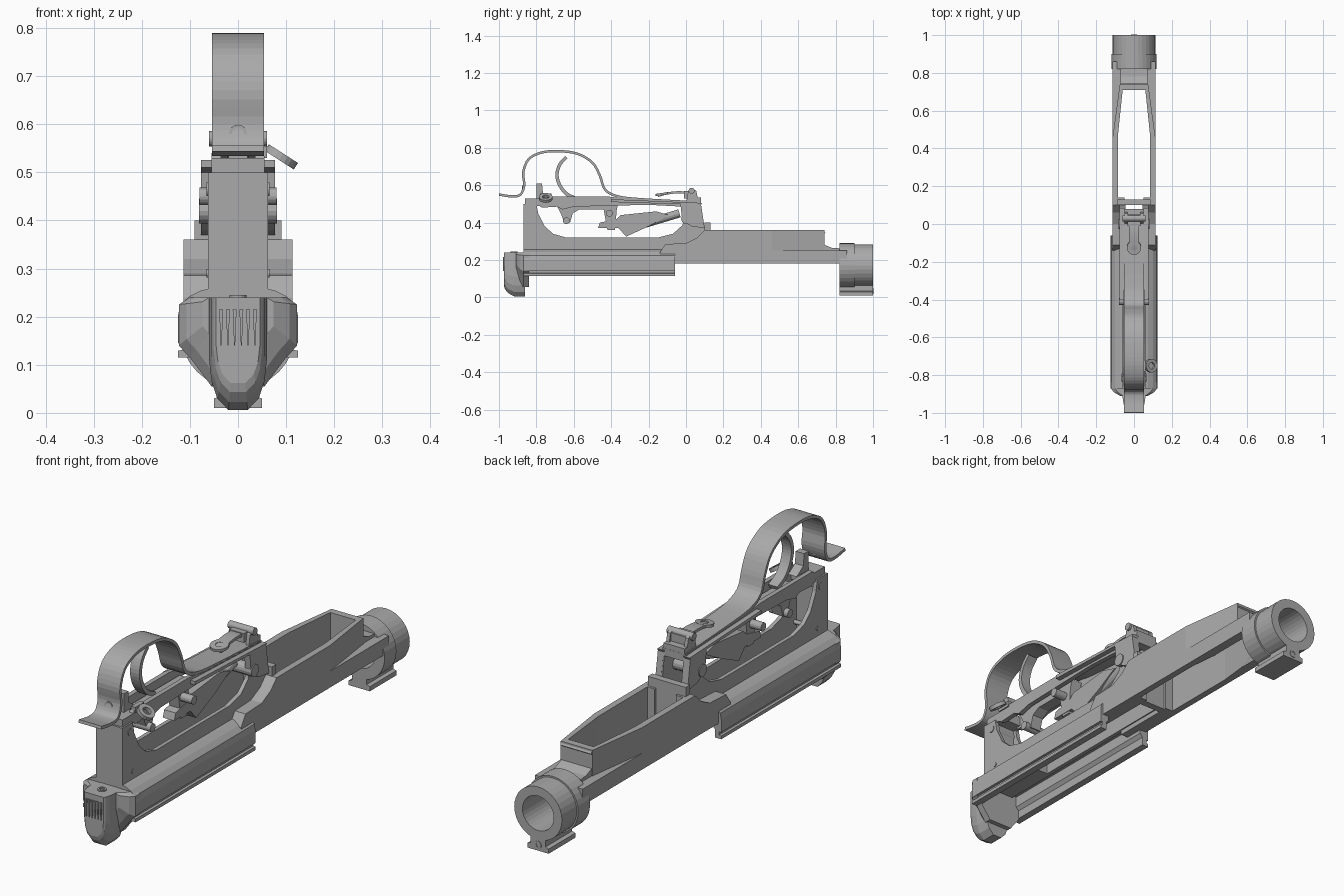
import bpy, bmesh, math
from mathutils import Vector

cube = bpy.data.objects.get("Cube")
if cube:
    bpy.data.objects.remove(cube, do_unlink=True)

steel = bpy.data.materials.new("grey_steel")
steel.use_nodes = True
GREY = (0.4, 0.4, 0.4, 1)
steel.diffuse_color = GREY
steel.node_tree.nodes["Principled BSDF"].inputs["Base Color"].default_value = GREY


def finish(name, bm):
    bmesh.ops.recalc_face_normals(bm, faces=bm.faces)
    mesh = bpy.data.meshes.new(name)
    bm.to_mesh(mesh)
    bm.free()
    mesh.materials.append(steel)
    obj = bpy.data.objects.new(name, mesh)
    bpy.context.collection.objects.link(obj)
    return obj


def skin(bm, loops, closed=False):
    """Join equal loops of points with quads, capping the ends."""
    rings = [[bm.verts.new(p) for p in loop] for loop in loops]
    pairs = list(zip(rings, rings[1:]))
    if closed:
        pairs.append((rings[-1], rings[0]))
    else:
        bm.faces.new(rings[0])
        bm.faces.new(rings[-1])
    n = len(rings[0])
    for a, b in pairs:
        for i in range(n):
            j = (i + 1) % n
            bm.faces.new((a[i], a[j], b[j], b[i]))


PLACE = {"x": lambda p, t: (t, p[0], p[1]),
         "y": lambda p, t: (p[0], t, p[1]),
         "z": lambda p, t: (p[0], p[1], t)}


def prism(name, pts, axis, *spans):
    """Extrude one outline along an axis, once for each span."""
    bm = bmesh.new()
    for span in spans:
        skin(bm, [[PLACE[axis](p, t) for p in pts] for t in span])
    return finish(name, bm)


def pair(lo, hi):
    return (lo, hi), (-hi, -lo)


def box(name, x, y, z):
    return prism(name, [(x[0], y[0]), (x[1], y[0]), (x[1], y[1]), (x[0], y[1])], "z", z)


def tube(name, centre, axis, r, length, inner=0, n=32):
    bm = bmesh.new()
    turn = Vector((0, 0, 1)).rotation_difference(Vector(axis))
    h = length / 2

    def ring(rad, z):
        return [Vector(centre) + turn @ Vector((rad * math.cos(a), rad * math.sin(a), z))
                for a in (math.tau * i / n for i in range(n))]
    if inner:
        skin(bm, [ring(r, -h), ring(r, h), ring(inner, h), ring(inner, -h)], closed=True)
    else:
        skin(bm, [ring(r, -h), ring(r, h)])
    return finish(name, bm)


def smooth_path(pts, steps=4):
    pts = [Vector(p) for p in pts]
    ext = [2 * pts[0] - pts[1]] + pts + [2 * pts[-1] - pts[-2]]
    out = []
    for a, b, c, d in zip(ext, ext[1:], ext[2:], ext[3:]):
        for k in range(steps):
            t = k / steps
            out.append(0.5 * (2 * b + (c - a) * t + (2 * a - 5 * b + 4 * c - d) * t ** 2
                              + (3 * b - a - 3 * c + d) * t ** 3))
    return out + [pts[-1]]


def ribbon(name, pts, thick, half):
    """Bent strip: a path in the side plane, given thickness and width."""
    path = smooth_path(pts)
    loops = []
    for i, p in enumerate(path):
        d = (path[min(i + 1, len(path) - 1)] - path[max(i - 1, 0)]).normalized()
        n = Vector((-d.y, d.x)) * thick / 2
        loops.append([(s * half, q.x, q.y) for s, q in
                      ((-1, p - n), (1, p - n), (1, p + n), (-1, p + n))])
    bm = bmesh.new()
    skin(bm, loops)
    return finish(name, bm)


def cut(obj, cutter):
    mod = obj.modifiers.new("cut", "BOOLEAN")
    mod.operation, mod.solver, mod.object = "DIFFERENCE", "EXACT", cutter
    bpy.context.view_layer.update()
    graph = bpy.context.evaluated_depsgraph_get()
    mesh = bpy.data.meshes.new_from_object(obj.evaluated_get(graph))
    obj.modifiers.clear()
    obj.data = mesh


def mirrored(half):
    return half + [(-x, z) for x, z in reversed(half)]


# Magazine well: tapered upper rim on a straight lower frame
well_top = prism("well_rim", mirrored([(.113, .1), (.113, .46), (.075, .74)]), "z", (.23, .36))
well_low = prism("well_lower_frame", mirrored([(.113, .1), (.113, .86)]), "z", (.18, .25))
bridge = prism("chamber_bridge", [(.71, .18), (.71, .355), (.735, .36), (.745, .345), (.715, .32),
               (.73, .285), (.78, .265), (.86, .26), (.86, .18)], "x", (-.072, .072))
opening = prism("well_cutter", mirrored([(.085, .13), (.085, .47), (.06, .71)]), "z", (0, .5))
bore = tube("bore_cutter", (0, .9, .17), (0, 1, 0), .074, .6)
for part in (well_top, well_low, bridge):
    cut(part, opening)
    cut(part, bore)
for cutter in (opening, bore):
    bpy.data.objects.remove(cutter, do_unlink=True)

# Barrel socket and its lug
tube("socket_collar", (0, .86, .17), (0, 1, 0), .12, .08, .074)
tube("barrel_socket", (0, .945, .17), (0, 1, 0), .113, .11, .074)
prism("socket_lug", mirrored([(.035, .07), (.035, .035), (.05, .03), (.05, .01)]), "y", (.82, 1))
tube("lug_screw", (0, .999, .035), (0, 1, 0), .016, .006, .009, 16)

# Grooved side rails
rail = [(.045, .26), (.075, .255), (.1, .243), (.12, .225), (.125, .2), (.125, .145), (.115, .143),
        (.115, .131), (.125, .129), (.125, .115), (.095, .115), (.095, .15), (.083, .165),
        (.083, .21), (.045, .21)]
prism("left_rail", rail, "y", (-.87, -.06))
prism("right_rail", [(-x, z) for x, z in rail], "y", (-.87, -.06))

# Shoulders joining rails and well
prism("receiver_shoulder", [(-.14, .18), (-.14, .24), (-.11, .285), (0, .29), (.06, .32),
      (.1, .36), (.14, .36), (.14, .18)], "x", *pair(.05, .113))
box("well_cross_wall", (-.09, .09), (.1, .13), (.2, .4))
box("heel_floor", (-.06, .06), (-.87, -.6), (.2, .24))

# Side walls with the long scooped cutout
prism("receiver_wall", [(-.87, .2), (-.87, .5), (-.8, .5), (-.79, .45), (-.755, .38), (-.71, .34),
      (-.64, .32), (-.15, .32), (-.07, .34), (-.02, .385), (0, .45), (.02, .5), (.08, .5),
      (.1, .36), (.13, .36), (.13, .2)], "x", *pair(.045, .062))
box("heel_post", (-.058, .058), (-.868, -.81), (.2, .5))

# Heel cap: rounded nose, wings and thumb grooves
def cap(name, half, sections):
    bm = bmesh.new()
    skin(bm, [[(x * s, y, .24 + (z - .24) * s) for x, z in mirrored(half)] for y, s in sections])
    finish(name, bm)


cap("heel_cap", [(.06, .24), (.06, .11), (.055, .065), (.043, .03), (.02, .006)],
    [(-.86, 1), (-.92, 1), (-.95, .93), (-.968, .84), (-.974, .76)])
cap("heel_wings", [(.1, .24), (.123, .225), (.123, .14), (.1, .115), (.055, .055)],
    [(-.84, 1), (-.87, 1), (-.89, .87), (-.91, .6)])
for i in range(6):
    x = -.035 + i * .014
    prism("thumb_rib", [(x - .004, .215), (x + .004, .215), (x + .001, .14), (x - .001, .14)],
          "y", (-.979, -.972))
tube("cap_button", (0, -.92, .241), (0, 0, 1), .018, .008, .01, 16)

# Trigger housing: two side plates with strap on top
prism("housing_plate", [(-.8, .5), (-.78, .54), (-.42, .54), (-.3, .525), (.08, .51), (.08, .48),
      (-.2, .495), (-.42, .49), (-.6, .485), (-.66, .47), (-.69, .485), (-.77, .48)],
      "x", *pair(.035, .055))
box("housing_front_bridge", (-.055, .055), (-.86, -.76), (.49, .53))
prism("housing_side_lip", [(-.4, .51), (.08, .495), (.085, .505), (-.4, .525)], "x", *pair(.045, .077))
prism("housing_rear_post", [(-.03, .5), (.08, .5), (.1, .37), (.03, .38), (-.02, .41)],
      "x", *pair(.05, .077))

# Trigger guard: front tang, loop and rear strap in one strip
ribbon("trigger_guard", [(-1, .55), (-.93, .54), (-.885, .55), (-.865, .6), (-.87, .67), (-.84, .74),
       (-.77, .775), (-.68, .782), (-.58, .768), (-.5, .72), (-.46, .65), (-.435, .58), (-.38, .545),
       (-.27, .527), (.08, .507)], .013, .054)
tube("guard_hole_rim", (0, -.872, .58), (0, 1, 0), .019, .008, .013, 16)

# Trigger and inner works
ribbon("trigger", [(-.64, .75), (-.675, .71), (-.69, .655), (-.675, .6), (-.64, .555), (-.59, .53)],
       .018, .022)
prism("trigger_body", [(-.7, .51), (-.67, .45), (-.65, .4), (-.62, .4), (-.605, .45), (-.57, .47),
      (-.44, .47), (-.42, .36), (-.38, .36), (-.37, .47), (-.36, .51)], "x", (-.025, .025))
prism("hammer", [(-.47, .37), (-.46, .4), (-.37, .42), (-.35, .44), (-.16, .46), (-.09, .44),
      (-.2, .38), (-.32, .325), (-.36, .37)], "x", (-.027, .027))
tube("spring_rod", (0, -.15, .415), (0, 1, .3), .022, .24, n=12)
prism("safety_tab", [(-.8, .53), (-.8, .61), (-.77, .61), (-.765, .56), (-.72, .53)], "x", (-.02, .02))

# Cross pins
for y, z, r, half in ((-.82, .465, .014, .065), (-.8, .29, .009, .065), (0, .42, .026, .081),
                      (-.64, .41, .018, .045), (-.41, .45, .018, .08)):
    tube("cross_pin", (0, y, z), (1, 0, 0), r, half * 2, n=16)

# Tilted side button
tube("side_button", (.09, -.75, .532), (.54, 0, .84), .036, .016, .018, 20)
box("side_button_arm", (.04, .06), (-.78, -.72), (.53, .555))

# Magazine catch
ribbon("catch_lever", [(-.15, .543), (-.1, .556), (-.04, .562), (.02, .558)], .012, .026)
tube("catch_thumb_pad", (0, -.125, .553), (0, -.15, 1), .038, .012, .016, 20)
box("catch_block", (-.035, .035), (-.01, .05), (.53, .57))
box("catch_foot", (-.05, .05), (.04, .08), (.48, .535))
prism("catch_ear", [(0, .5), (.01, .56), (.03, .585), (.055, .57), (.07, .5)], "x", *pair(.035, .05))
tube("catch_pin", (0, .03, .57), (1, 0, 0), .016, .12, n=16)
